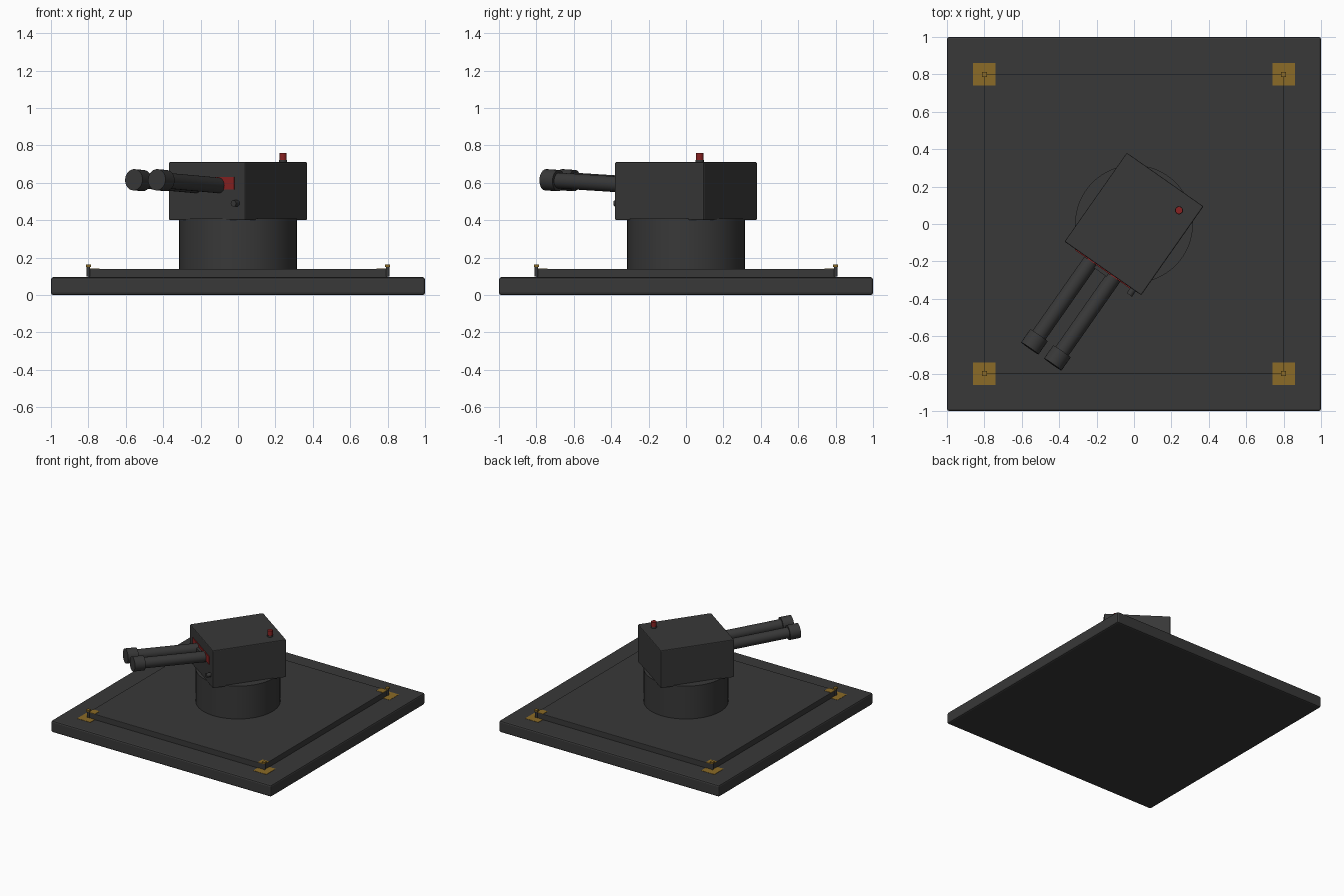
import bpy
from math import radians
from mathutils import Matrix, Vector

if "Cube" in bpy.data.objects:
    bpy.data.objects.remove(bpy.data.objects["Cube"], do_unlink=True)


def material(name, rgb):
    m = bpy.data.materials.new(name)
    m.use_nodes = True
    m.diffuse_color = (*rgb, 1)
    m.node_tree.nodes["Principled BSDF"].inputs["Base Color"].default_value = (*rgb, 1)
    return m


GREY = material("dark grey metal", (0.04, 0.04, 0.04))
BRASS = material("hazard yellow", (0.26, 0.147, 0.02))
RED = material("signal red", (0.25, 0.016, 0.016))

# Turret heading, and the slight upward tilt of the guns
HEADING = Matrix.Rotation(radians(-35), 4, "Z")
GUN_TILT = Matrix.Rotation(radians(-3), 4, "X")


def finish(name, mat, frame):
    ob = bpy.context.object
    ob.name = name
    ob.data.materials.append(mat)
    if frame is not None:
        ob.matrix_world = frame @ ob.matrix_basis
    return ob


def box(name, low, high, mat, bevel=0, frame=None):
    low, high = Vector(low), Vector(high)
    bpy.ops.mesh.primitive_cube_add(size=1, location=(low + high) / 2)
    bpy.context.object.data.transform(Matrix.Diagonal((*(high - low), 1)))
    ob = finish(name, mat, frame)
    if bevel:
        mod = ob.modifiers.new("Bevel", "BEVEL")
        mod.width, mod.segments = bevel, 2
    return ob


def rod(name, start, end, radius, mat, sides=24, frame=None):
    start, end = Vector(start), Vector(end)
    axis = end - start
    bpy.ops.mesh.primitive_cylinder_add(
        vertices=sides, radius=radius, depth=axis.length,
        location=(start + end) / 2, rotation=axis.to_track_quat("Z", "Y").to_euler())
    bpy.ops.object.shade_smooth_by_angle(angle=radians(35))
    return finish(name, mat, frame)


# Stepped platform and pedestal
box("base_slab", (-1, -1, 0), (1, 1, 0.095), GREY, 0.012)
box("upper_slab", (-0.8, -0.8, 0.09), (0.8, 0.8, 0.14), GREY, 0.004)
rod("pedestal", (0, 0, 0.13), (0, 0, 0.41), 0.315, GREY, 64)

# Corner markings on both steps, each with a bolt
for sx, side in ((-1, "right"), (1, "left")):
    for sy, end in ((-1, "front"), (1, "back")):
        x, y, tag = 0.8 * sx, 0.8 * sy, f"{end}_{side}"
        box("lower_marking_" + tag, (x - 0.06, y - 0.06, 0.094),
            (x + 0.06, y + 0.06, 0.097), BRASS)
        xs, ys = sorted((x, x - 0.06 * sx)), sorted((y, y - 0.06 * sy))
        box("upper_marking_" + tag, (xs[0], ys[0], 0.139), (xs[1], ys[1], 0.142), BRASS)
        rod("bolt_stem_" + tag, (x, y, 0.1), (x, y, 0.152), 0.01, GREY, 12)
        box("bolt_head_" + tag, (x - 0.014, y - 0.014, 0.15),
            (x + 0.014, y + 0.014, 0.163), BRASS)

# Turret housing with its red front panel and gun bracket
box("turret_housing", (-0.25, -0.29, 0.4), (0.25, 0.29, 0.71), GREY, 0.006, HEADING)
box("front_panel", (-0.18, -0.295, 0.565), (0.18, -0.288, 0.63), RED, 0, HEADING)
box("gun_bracket", (-0.05, -0.315, 0.56), (0.05, -0.28, 0.61), GREY, 0, HEADING)

# Twin guns
for lx, side in ((-0.075, "right"), (0.075, "left")):
    gun = HEADING @ Matrix.Translation((lx, -0.29, 0.586)) @ GUN_TILT.inverted()
    # Choose the tilt that lifts the muzzle end
    if (gun @ Vector((0, -1, 0))).z < 0.586:
        gun = HEADING @ Matrix.Translation((lx, -0.29, 0.586)) @ GUN_TILT
    rod("barrel_" + side, (0, 0.06, 0), (0, -0.52, 0), 0.042, GREY, 24, gun)
    rod("muzzle_" + side, (0, -0.49, 0), (0, -0.575, 0), 0.057, GREY, 24, gun)

# Sensor on the front and warning lamp on the roof
rod("sensor", (0.197, -0.28, 0.49), (0.197, -0.325, 0.49), 0.017, GREY, 16, HEADING)
rod("lamp_base", (0.155, 0.198, 0.7), (0.155, 0.198, 0.722), 0.022, GREY, 16, HEADING)
rod("warning_lamp", (0.155, 0.198, 0.72), (0.155, 0.198, 0.76), 0.02, RED, 16, HEADING)
